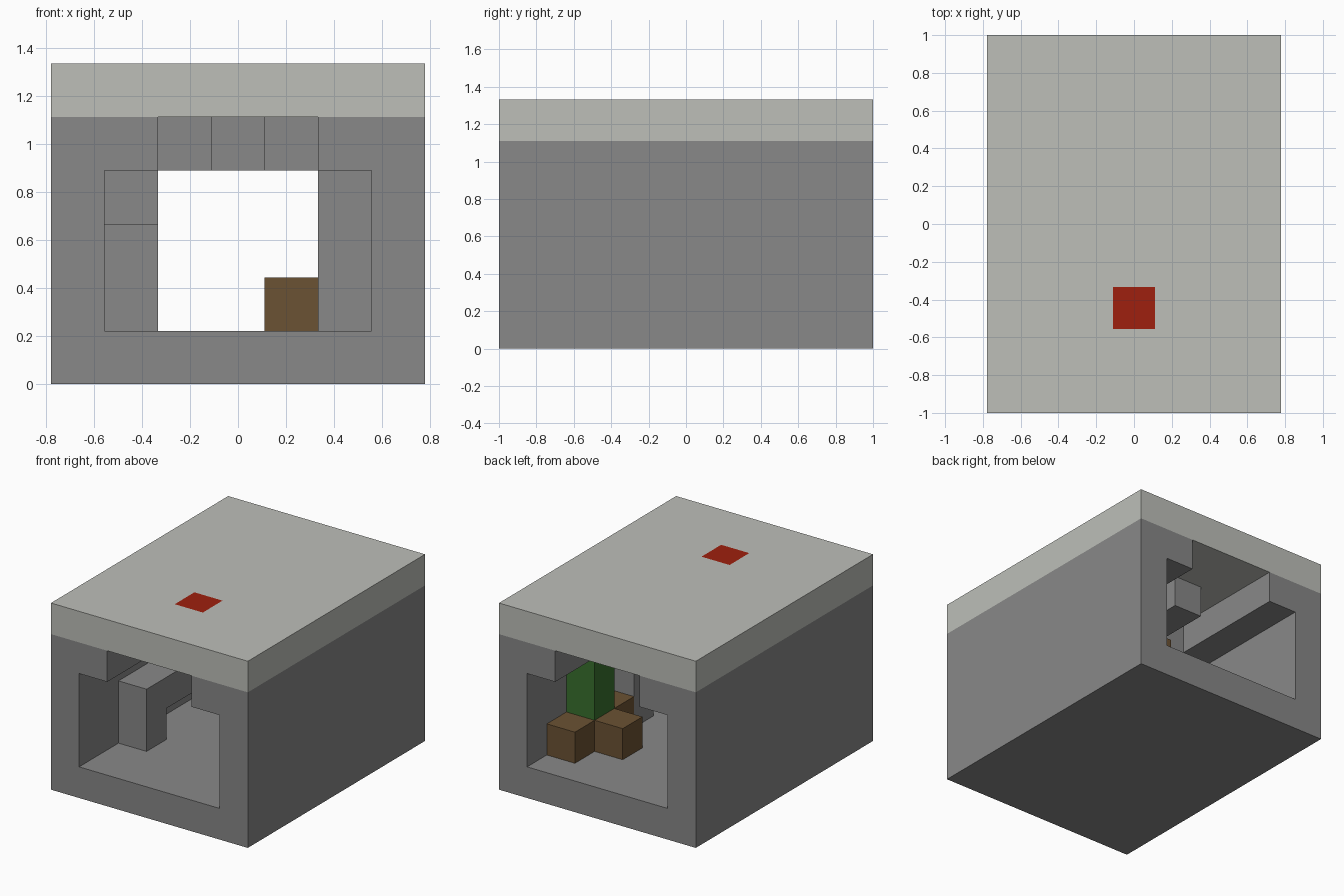
import bpy, bmesh
from mathutils import Vector

U = 2 / 9                      # size of one building block
ORIGIN = Vector((-3.5, -4.5, 0))

if "Cube" in bpy.data.objects:
    bpy.data.objects.remove(bpy.data.objects["Cube"], do_unlink=True)


def material(name, rgb):
    m = bpy.data.materials.new(name)
    m.use_nodes = True
    m.diffuse_color = (*rgb, 1)
    m.node_tree.nodes["Principled BSDF"].inputs["Base Color"].default_value = (*rgb, 1)
    return m


STONE = material("stone grey", (0.246, 0.246, 0.246))
PALE = material("pale grey", (0.509, 0.521, 0.485))
BROWN = material("brown", (0.147, 0.084, 0.033))
GREEN = material("green", (0.041, 0.162, 0.026))
RED = material("red", (0.342, 0.014, 0.0044))


def finish(bm, name, *mats):
    """Scale from block units to the final frame and link the object."""
    for v in bm.verts:
        v.co = (v.co + ORIGIN) * U
    bmesh.ops.recalc_face_normals(bm, faces=bm.faces)
    me = bpy.data.meshes.new(name)
    bm.to_mesh(me)
    bm.free()
    for m in mats:
        me.materials.append(m)
    ob = bpy.data.objects.new(name, me)
    bpy.context.collection.objects.link(ob)
    return ob


def box_mesh(cell, size):
    bm = bmesh.new()
    bmesh.ops.create_cube(bm, size=1)
    for v in bm.verts:
        v.co = Vector([c + (p + 0.5) * s for c, p, s in zip(cell, v.co, size)])
    return bm


def block(name, cell, size, mat):
    return finish(box_mesh(cell, size), name, mat)


# Tunnel shell: floor, walls and shoulders as one extruded profile
right_half = [(7, 0), (7, 5), (5, 5), (5, 4), (6, 4), (6, 1)]
profile = right_half + [(7 - x, z) for x, z in reversed(right_half)]
bm = bmesh.new()
face = bm.faces.new([bm.verts.new((x, 0, z)) for x, z in profile])
ext = bmesh.ops.extrude_face_region(bm, geom=[face])["geom"]
bmesh.ops.translate(bm, vec=(0, 9, 0), verts=[g for g in ext if isinstance(g, bmesh.types.BMVert)])
finish(bm, "tunnel_shell", STONE)

# Roof slab with one red block flush in its top
bm = box_mesh((0, 0, 5), (7, 9, 1))
for axis, cuts in ((Vector((1, 0, 0)), (3, 4)), (Vector((0, 1, 0)), (2, 3))):
    for c in cuts:
        bmesh.ops.bisect_plane(bm, geom=bm.verts[:] + bm.edges[:] + bm.faces[:],
                               plane_co=axis * c, plane_no=axis)
for f in bm.faces:
    c = f.calc_center_median()
    if 3 < c.x < 4 and 2 < c.y < 3 and c.z > 5.9:
        f.material_index = 1
finish(bm, "roof", PALE, RED)

# Stone beams and posts inside
block("ridge_beam", (3, 2, 4), (1, 5, 1), STONE)
for x, side in ((2, "right"), (4, "left")):
    block(side + "_ceiling_block", (x, 4, 4), (1, 1, 1), STONE)
block("left_post", (5, 4, 1), (1, 1, 3), STONE)
block("right_post", (1, 2, 1), (1, 1, 1), STONE)
block("right_rail", (1, 2, 2), (1, 3, 1), STONE)
block("right_upper_block", (1, 4, 3), (1, 1, 1), STONE)

# Green trunk ringed by brown blocks
block("trunk", (5, 6, 1), (1, 1, 3), GREEN)
for name, x, y in (("back", 5, 7), ("side", 4, 6), ("front", 5, 5)):
    block(name + "_base_block", (x, y, 1), (1, 1, 1), BROWN)
